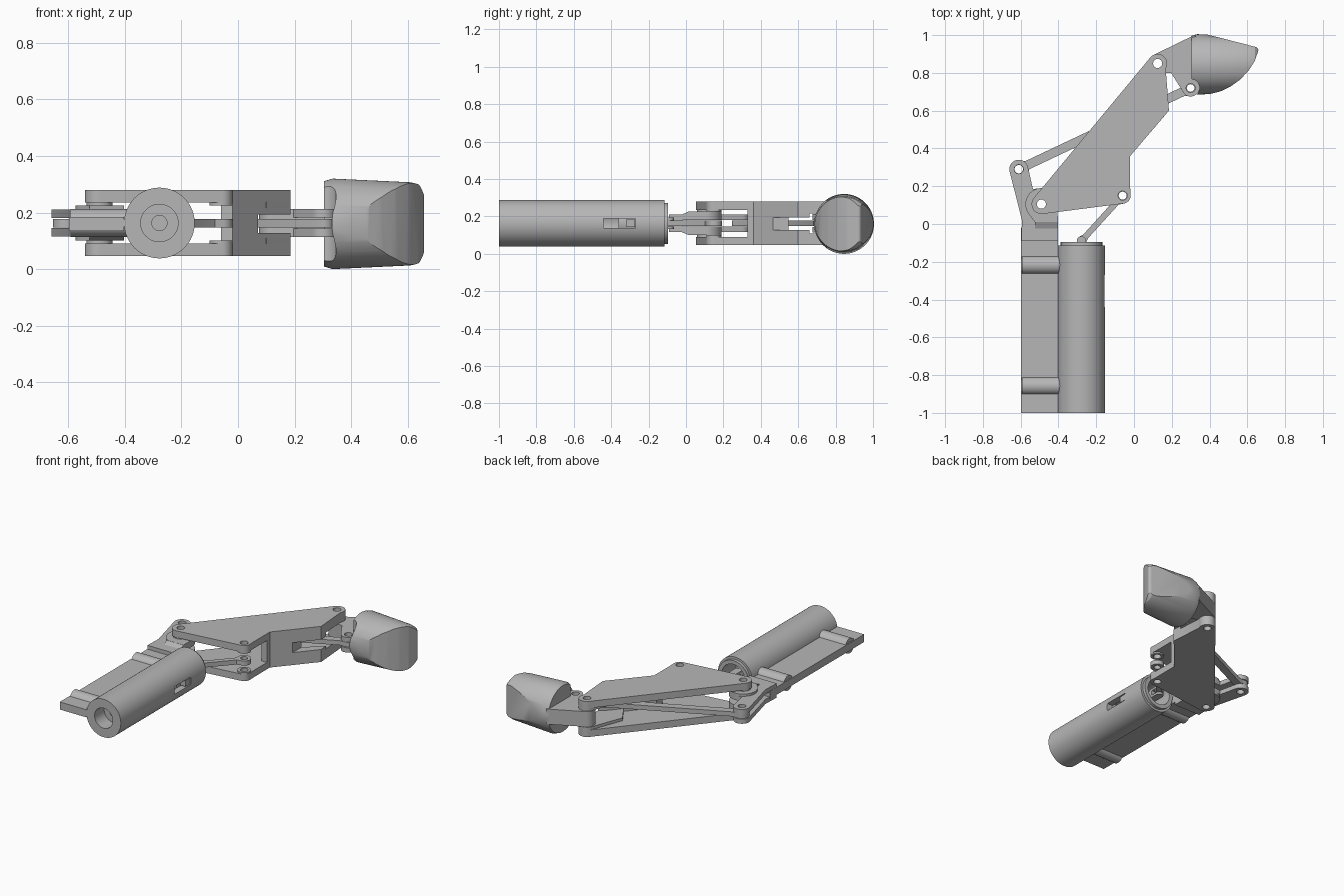
import bpy, bmesh
from math import sin, cos, pi, asin, atan2, hypot
from mathutils import Vector, Matrix

if "Cube" in bpy.data.objects:
    bpy.data.objects.remove(bpy.data.objects["Cube"])

ZC = 0.163                      # mid plane of the mechanism
grey = bpy.data.materials.new("plain grey")
grey.use_nodes = True
GREY = (0.47, 0.47, 0.47, 1)
grey.diffuse_color = GREY
grey.node_tree.nodes["Principled BSDF"].inputs["Base Color"].default_value = GREY


def finish(name, bm):
    bmesh.ops.recalc_face_normals(bm, faces=bm.faces)
    mesh = bpy.data.meshes.new(name)
    bm.to_mesh(mesh)
    bm.free()
    mesh.materials.append(grey)
    obj = bpy.data.objects.new(name, mesh)
    bpy.context.collection.objects.link(obj)
    return obj


def outline(discs):
    """Counter-clockwise outline tangent to a loop of discs (x, y, radius)."""
    discs = [(d[0], d[1], d[2] if len(d) > 2 else 0) for d in discs]
    n = len(discs)
    normals = []
    for i, (x, y, r) in enumerate(discs):
        u, v, s = discs[(i + 1) % n]
        lean = asin((r - s) / hypot(u - x, v - y))
        normals.append(atan2(v - y, u - x) - pi / 2 + lean)
    pts = []
    for i, (x, y, r) in enumerate(discs):
        if r == 0:
            pts.append((x, y))
            continue
        start = normals[i - 1]
        sweep = (normals[i] - start) % (2 * pi)
        steps = max(3, int(sweep * 7))
        for k in range(steps + 1):
            a = start + sweep * k / steps
            pts.append((x + r * cos(a), y + r * sin(a)))
    return pts


def plate(name, discs, z0, z1):
    bm = bmesh.new()
    face = bm.faces.new([bm.verts.new((x, y, z0)) for x, y in outline(discs)])
    top = bmesh.ops.extrude_face_region(bm, geom=[face])["geom"]
    bmesh.ops.translate(bm, vec=(0, 0, z1 - z0),
                        verts=[g for g in top if isinstance(g, bmesh.types.BMVert)])
    return finish(name, bm)


def lathe(name, profile, origin, axis, steps=64):
    """Spin (radius, distance) points round an axis in the x-y plane."""
    origin, axis = Vector(origin), Vector(axis)
    bm = bmesh.new()
    vs = [bm.verts.new(origin + axis * t + Vector((0, 0, r))) for r, t in profile]
    es = [bm.edges.new((vs[i - 1], vs[i])) for i in range(len(vs))
          if profile[i - 1][0] + profile[i][0] > 0]
    bmesh.ops.spin(bm, geom=vs + es, cent=origin, axis=axis, angle=2 * pi, steps=steps)
    bmesh.ops.remove_doubles(bm, verts=bm.verts, dist=1e-5)
    return finish(name, bm)


def box(name, lo, hi):
    return plate(name, [(lo[0], lo[1]), (hi[0], lo[1]), (hi[0], hi[1]), (lo[0], hi[1])],
                 lo[2], hi[2])


def disc(name, x, y, r, z0, z1):
    bm = bmesh.new()
    bmesh.ops.create_cone(bm, cap_ends=True, segments=40, radius1=r, radius2=r,
                          depth=z1 - z0, matrix=Matrix.Translation((x, y, (z0 + z1) / 2)))
    return finish(name, bm)


def boolean(obj, cutter, operation="DIFFERENCE"):
    mod = obj.modifiers.new("cut", "BOOLEAN")
    mod.operation, mod.object, mod.solver = operation, cutter, "EXACT"
    deps = bpy.context.evaluated_depsgraph_get()
    mesh = bpy.data.meshes.new_from_object(obj.evaluated_get(deps))
    obj.modifiers.clear()
    obj.data = mesh
    bpy.data.objects.remove(cutter)


def drill(obj, pin, r=0.024):
    boolean(obj, disc("drill", pin[0], pin[1], r, -0.5, 1))


def pair(name, discs, h0, h1, pins=()):
    """Upper and lower plates mirrored about the mid plane, with pin holes."""
    for side, z0, z1 in (("upper", ZC + h0, ZC + h1), ("lower", ZC - h1, ZC - h0)):
        obj = plate(side + "_" + name, discs, z0, z1)
        for pin in pins:
            drill(obj, pin)


def link(name, a, b, ra, rb, w, h):
    """Rod with an eye at each end."""
    a, b = Vector(a), Vector(b)
    d = (b - a).normalized()
    n = Vector((-d.y, d.x)) * w
    p, q = a + d * (ra + 0.008), b - d * (rb + 0.008)
    obj = plate(name, [(*a, ra), p - n, q - n, (*b, rb), q + n, p + n], ZC - h, ZC + h)
    drill(obj, a, ra * 0.5)
    drill(obj, b, rb * 0.5)


# Pin centres
KNUCKLE, LEVER, PUSH = (-0.49, 0.105), (-0.61, 0.29), (-0.06, 0.15)
TIP, PULL, SHAFT = (0.125, 0.85), (0.3, 0.72), (-0.278, -0.09)

# Actuator housing: open at the back, recessed at the front
housing = lathe("housing", [(0.066, -1), (0.125, -1), (0.125, -0.115), (0.11, -0.115),
                            (0.11, -0.095), (0.085, -0.095), (0.085, -0.5), (0.027, -0.5),
                            (0.027, -0.9), (0.066, -0.9)], (SHAFT[0], 0, ZC), (0, 1, 0))
boolean(housing, box("slot", (-0.25, -0.44, ZC - 0.025), (-0.1, -0.27, ZC + 0.025)))
lathe("slider", [(0, -0.36), (0.083, -0.36), (0.083, -0.24), (0.03, -0.24),
                 (0.03, -0.13), (0, -0.13)], (SHAFT[0], 0, ZC), (0, 1, 0), 40)
box("slider_tab", (-0.24, -0.32, ZC - 0.02), (-0.158, -0.272, ZC + 0.02))
pair("shaft_ear", [(SHAFT[0] - 0.025, -0.16), (SHAFT[0] + 0.025, -0.16), (*SHAFT, 0.025)],
     0.016, 0.03, [])

# Base bar with two cross sleeves
box("base_bar", (-0.597, -1, ZC - 0.028), (-0.403, -0.02, ZC + 0.022))
for label, y in (("front", -0.857), ("back", -0.217)):
    lathe(label + "_sleeve", [(0.026, -0.592), (0.049, -0.592), (0.049, -0.39), (0.026, -0.39)],
          (0, y, ZC), (1, 0, 0), 40)

# Knuckle fork, lever and ramps
pair("lever_fork", [(-0.597, -0.09), (-0.403, -0.09), (*KNUCKLE, 0.085), (-0.535, 0.185),
                    (*LEVER, 0.05), (-0.593, 0.02)], 0.017, 0.047, [KNUCKLE, LEVER])
pair("knuckle_pad", [(-0.525, 0.01), (-0.403, 0.01), (*KNUCKLE, 0.085)],
     0.047, 0.062, [KNUCKLE])
for label, s in (("upper", 1), ("lower", -1)):
    ramp = bmesh.new()
    for x in (-0.525, -0.403):
        for y, h in ((-0.085, 0.02), (0.012, 0.02), (0.012, 0.062)):
            ramp.verts.new((x, y, ZC + s * h))
    bmesh.ops.convex_hull(ramp, input=ramp.verts)
    finish(label + "_ramp", ramp)

# Arm: two side plates, pivot bosses, thick distal fork and a slotted web
pair("arm_plate", [(*KNUCKLE, 0.052), (*PUSH, 0.042), (-0.02, 0.19),
                   (-0.02, 0.36), (0.185, 0.6), (0.168, 0.82), (*TIP, 0.05)],
     0.072, 0.117, [KNUCKLE, PUSH, TIP])
for label, (x, y), r in (("knuckle", KNUCKLE, 0.045), ("push", PUSH, 0.04)):
    pair(label + "_boss", [(x - 0.001, y, r), (x + 0.001, y, r)], 0.062, 0.074, [(x, y)])
pair("distal_fork", [(0.0, 0.66), (0.1, 0.5), (0.185, 0.6), (0.168, 0.82), (*TIP, 0.05)],
     0.053, 0.074, [TIP])
web = plate("arm_web", [(-0.02, 0.33), (-0.02, 0.36), (0.185, 0.6), (0.18, 0.66),
                        (0.13, 0.62), (-0.06, 0.39), (-0.06, 0.33)], ZC - 0.11, ZC + 0.11)
boolean(web, box("slot", (0.07, 0.3, ZC - 0.035), (0.3, 0.8, ZC + 0.03)))

# Rods
link("push_rod", SHAFT, PUSH, 0.025, 0.042, 0.016, 0.015)
link("pull_rod", LEVER, PULL, 0.045, 0.04, 0.024, 0.015)

# Fingertip: tapered round body trimmed by its side profile, with a pivot notch
tip = lathe("fingertip", [(0, 0.3), (0.15, 0.3), (0.16, 0.335), (0.147, 0.61), (0.14, 0.64),
                          (0.12, 0.662), (0, 0.662)], (0, 0.845, 0.16), (1, 0, 0), 72)
side = plate("profile", [(0.305, 0.66), (0.41, 0.69), (0.46, 0.703), (0.51, 0.727),
                         (0.56, 0.763), (0.605, 0.81), (0.638, 0.86), (0.64, 0.92, 0.018),
                         (0.44, 0.99), (0.32, 1.02), (0.305, 1.02)], -0.3, 0.6)
boolean(tip, side, "INTERSECT")
boolean(tip, disc("notch", *PULL, 0.047, -0.3, 0.6))
tongue = plate("tip_tongue", [(*TIP, 0.05), (0.2, 0.8), (0.27, 0.775), (0.36, 0.775),
                              (0.36, 0.985), (0.315, 0.998)], ZC - 0.05, ZC + 0.05)
drill(tongue, TIP)
pair("tip_ear", [(0.19, 0.81), (*PULL, 0.045), (0.36, 0.72), (0.36, 0.85), (0.22, 0.85)],
     0.019, 0.05, [PULL])

# Smooth round surfaces, keep hard edges
bpy.ops.object.select_all(action="DESELECT")
for obj in bpy.context.collection.objects:
    if obj.type == "MESH" and grey.name in obj.data.materials:
        obj.select_set(True)
        bpy.context.view_layer.objects.active = obj
bpy.ops.object.shade_smooth_by_angle(angle=0.5)
